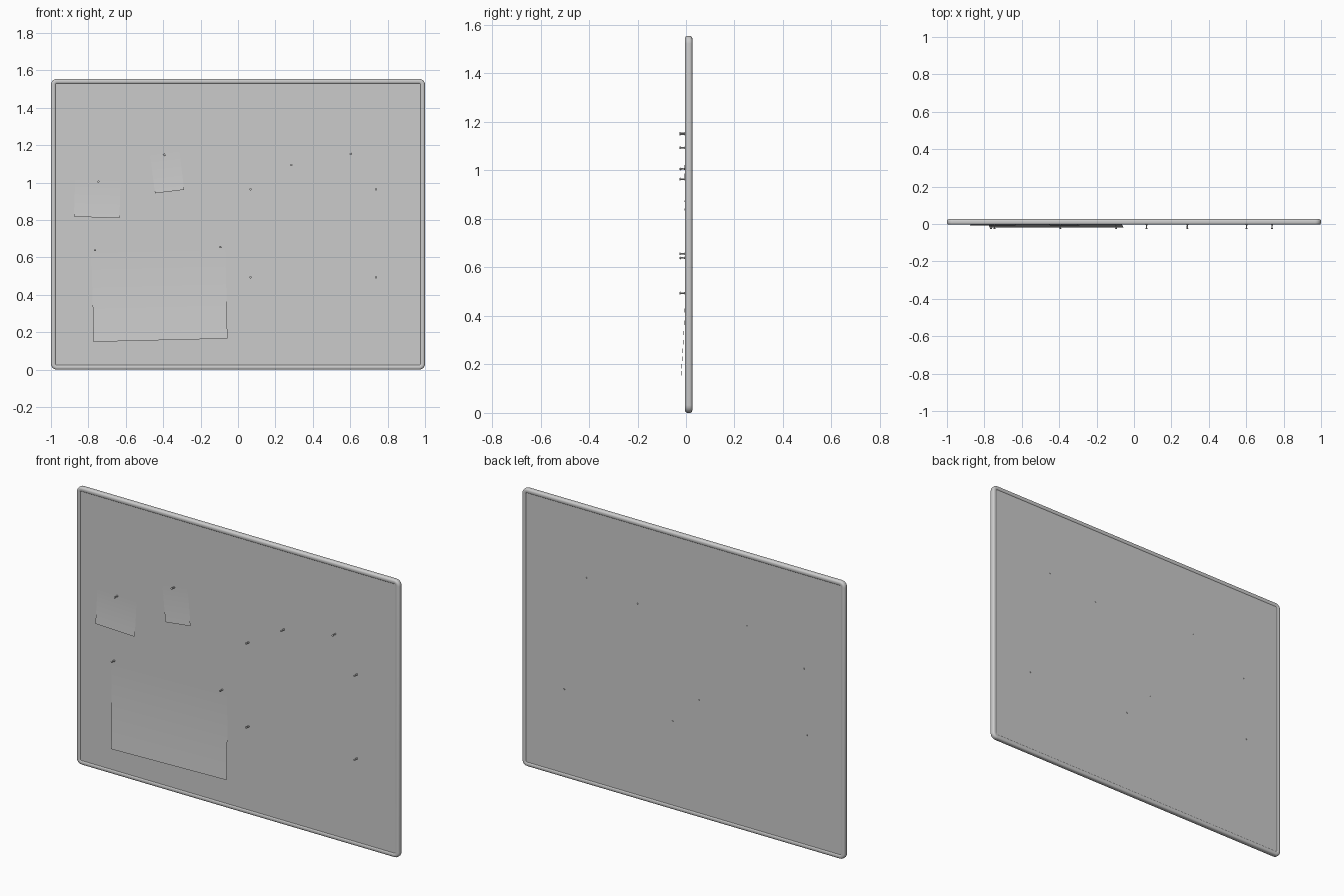
import bpy, bmesh
from math import sin, cos, pi, radians

if "Cube" in bpy.data.objects:
    bpy.data.objects.remove(bpy.data.objects["Cube"])

W, H = 1.0, 1.555            # half width, height
Y0, Y1 = -0.004, 0.026       # frame front / back
PANEL_Y = 0.0


def finish(bm, name, smooth=True):
    bmesh.ops.recalc_face_normals(bm, faces=bm.faces) if smooth else None
    me = bpy.data.meshes.new(name)
    bm.to_mesh(me)
    bm.free()
    ob = bpy.data.objects.new(name, me)
    bpy.context.collection.objects.link(ob)
    bpy.ops.object.select_all(action='DESELECT')
    ob.select_set(True)
    bpy.context.view_layer.objects.active = ob
    bpy.ops.object.shade_smooth_by_angle(angle=radians(40))
    return ob


def bridge(bm, a, b):
    n = len(a)
    for i in range(n):
        bm.faces.new((a[i], a[(i + 1) % n], b[(i + 1) % n], b[i]))


# Frame: rounded cross-section swept round a rounded rectangle
def frame_loop(bm, inset, y, radius=0.032, steps=5):
    verts = []
    r = radius - inset
    for k, (sx, top) in enumerate([(1, 1), (-1, 1), (-1, 0), (1, 0)]):
        cx = sx * (W - radius)
        cz = H - radius if top else radius
        for s in range(steps + 1):
            a = (k + s / steps) * pi / 2
            verts.append(bm.verts.new((cx + r * cos(a), y, cz + r * sin(a))))
    return verts


bm = bmesh.new()
depth, width, r = Y1 - Y0, 0.027, 0.011
section = []
for k, (cd, cy) in enumerate([(width - r, Y1 - r), (r, Y1 - r), (r, Y0 + r), (width - r, Y0 + r)]):
    for s in range(5):
        a = (k + s / 4) * pi / 2
        section.append((cd + r * cos(a), cy + r * sin(a)))
loops = [frame_loop(bm, d, y) for d, y in section]
for i, loop in enumerate(loops):
    bridge(bm, loop, loops[(i + 1) % len(loops)])
finish(bm, "frame")

# Cork panel
bm = bmesh.new()
bmesh.ops.create_cube(bm, size=1)
for v in bm.verts:
    v.co.x *= 2 * W - 0.03
    v.co.y = PANEL_Y if v.co.y < 0 else 0.022
    v.co.z = v.co.z * (H - 0.03) + H / 2
finish(bm, "cork_panel")


# Paper sheets: lower-left corner, size, tilt, and how far the bottom lifts
def paper(name, x, z, w, h, tilt, lift, nx=4, nz=12):
    bm = bmesh.new()
    t = radians(tilt)
    grid = []
    for j in range(nz + 1):
        v = j / nz
        y = PANEL_Y - 0.001 - lift * max(0, 1 - v / 0.9) ** 1.8
        row = []
        for i in range(nx + 1):
            u = w * i / nx
            row.append(bm.verts.new((x + u * cos(t) - v * h * sin(t), y,
                                     z + u * sin(t) + v * h * cos(t))))
        grid.append(row)
    for a, b in zip(grid, grid[1:]):
        for i in range(nx):
            bm.faces.new((a[i], a[i + 1], b[i + 1], b[i]))
    finish(bm, name, smooth=False)


paper("small_note_left", -0.877, 0.818, 0.243, 0.213, -1.8, 0.008)
paper("small_note_right", -0.444, 0.943, 0.157, 0.222, 7, 0.008)
paper("large_sheet_left", -0.772, 0.149, 0.716, 0.515, 1.4, 0.019)
paper("large_sheet_right", 0.043, 0.474, 0.717, 0.512, 0, 0.0, 1, 1)


# Push pins: lathed head, waist, flange and needle
def pin(name, x, z, tip=0.0245):
    bm = bmesh.new()
    profile = [(0.0045, -0.026), (0.0058, -0.025), (0.0058, -0.0235), (0.0034, -0.022),
               (0.0028, -0.008), (0.0052, -0.0055), (0.0052, -0.004), (0.0042, -0.0035),
               (0.0040, tip - 0.003), (0.003, tip)]
    if tip < 0.02:
        profile[-2] = (0.0015, tip - 0.003)
    n = 12
    rings = [[bm.verts.new((x + rr * cos(2 * pi * i / n), y, z + rr * sin(2 * pi * i / n)))
              for i in range(n)] for rr, y in profile]
    for a, b in zip(rings, rings[1:]):
        bridge(bm, a, b)
    bm.faces.new(rings[0])
    bm.faces.new(rings[-1])
    finish(bm, name)


pins = [(-0.746, 1.006), (-0.394, 1.149), (-0.765, 0.639), (-0.095, 0.656), (0.285, 1.094),
        (0.602, 1.153), (0.067, 0.494), (0.738, 0.494)]
for i, (x, z) in enumerate(pins):
    pin(f"push_pin_{i + 1}", x, z)
for i, x in enumerate((0.067, 0.738)):
    pin(f"short_push_pin_{i + 1}", x, 0.964, 0.012)
